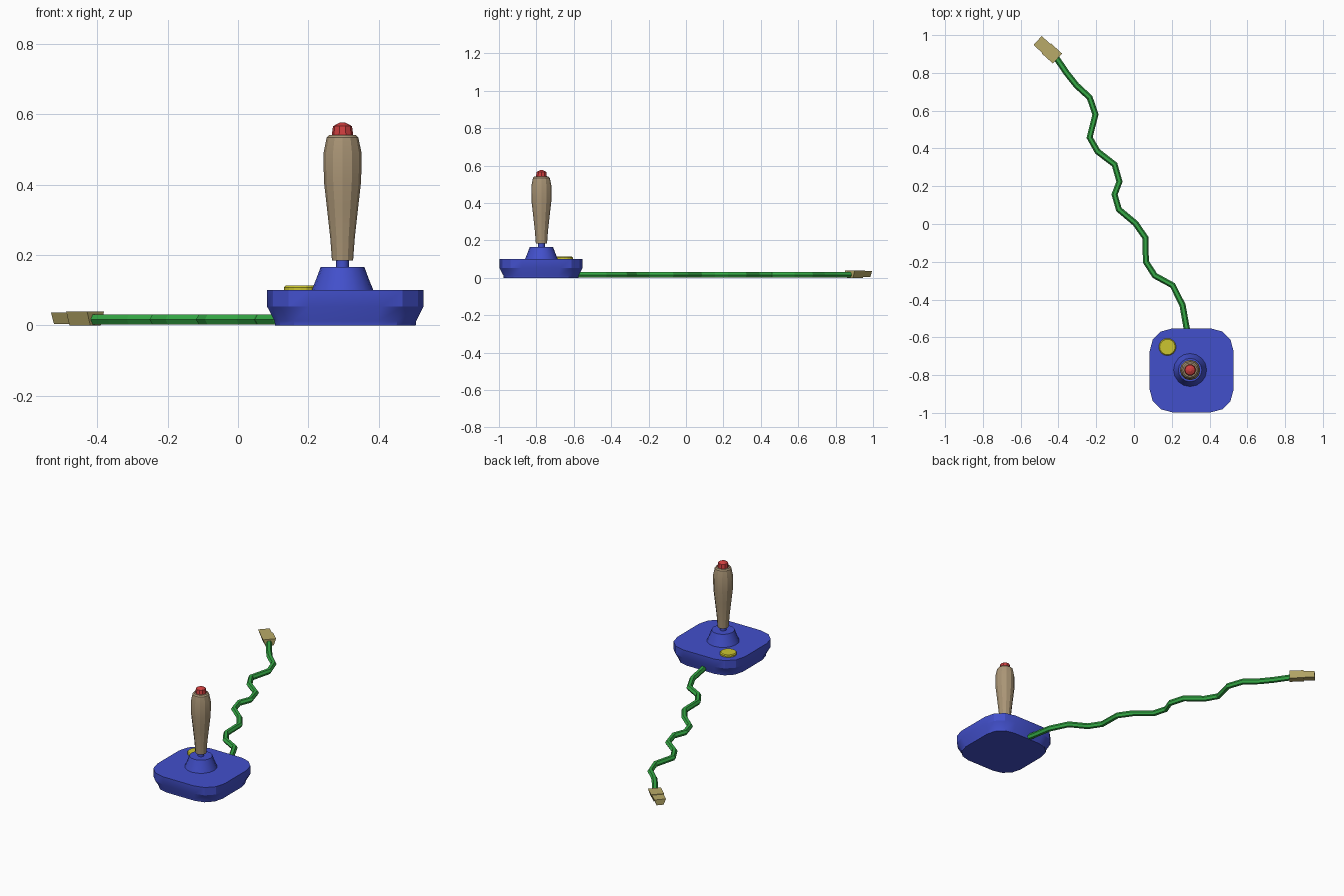
import bpy
import bmesh
from math import sin, cos, pi, radians
from mathutils import Vector

cube = bpy.data.objects.get("Cube")
if cube:
    bpy.data.objects.remove(cube, do_unlink=True)


def material(name, rgb):
    mat = bpy.data.materials.new(name)
    mat.use_nodes = True
    mat.diffuse_color = (*rgb, 1)
    mat.node_tree.nodes["Principled BSDF"].inputs["Base Color"].default_value = (*rgb, 1)
    return mat


blue = material("blue plastic", (0.055, 0.08, 0.6))
tan = material("tan grip", (0.4, 0.3, 0.18))
red = material("red button", (0.62, 0.05, 0.05))
yellow = material("yellow button", (0.6, 0.56, 0.03))
green = material("green cable", (0.035, 0.4, 0.06))
straw = material("straw plug", (0.48, 0.4, 0.14))


def loft(name, rings, mat, smooth_angle=None):
    """Skin matching closed rings of points and cap both ends."""
    bm = bmesh.new()
    loops = [[bm.verts.new(p) for p in ring] for ring in rings]
    count = len(loops[0])
    for low, high in zip(loops, loops[1:]):
        for i in range(count):
            j = (i + 1) % count
            bm.faces.new((low[i], low[j], high[j], high[i]))
    bm.faces.new(loops[0][::-1])
    bm.faces.new(loops[-1])
    bmesh.ops.recalc_face_normals(bm, faces=bm.faces)
    mesh = bpy.data.meshes.new(name)
    bm.to_mesh(mesh)
    bm.free()
    mesh.materials.append(mat)
    obj = bpy.data.objects.new(name, mesh)
    bpy.context.collection.objects.link(obj)
    if smooth_angle:
        bpy.ops.object.select_all(action='DESELECT')
        obj.select_set(True)
        bpy.context.view_layer.objects.active = obj
        bpy.ops.object.shade_smooth_by_angle(angle=radians(smooth_angle))
    return obj


def lathe(name, centre, profile, sides, mat, smooth_angle=None):
    rings = [[(centre[0] + r * cos(2 * pi * i / sides),
               centre[1] + r * sin(2 * pi * i / sides), z) for i in range(sides)]
             for r, z in profile]
    return loft(name, rings, mat, smooth_angle)


def rounded_square(centre, half, radius, z, steps=3):
    points = []
    for k, (sx, sy) in enumerate(((1, 1), (-1, 1), (-1, -1), (1, -1))):
        for i in range(steps + 1):
            a = pi / 2 * (k + i / steps)
            points.append((centre[0] + sx * (half - radius) + radius * cos(a),
                           centre[1] + sy * (half - radius) + radius * sin(a), z))
    return points


# Base with an inset foot
base_centre = (0.305, -0.775)
loft("base", [rounded_square(base_centre, h, h * 0.54, z) for h, z in
              ((0.2, 0), (0.201, 0.012), (0.222, 0.053), (0.222, 0.1))], blue, 29)

# Stick: collar, shaft, grip and fire button
stick = (0.297, -0.773)
lathe("collar", stick, [(0.088, 0.099), (0.075, 0.131), (0.062, 0.166)], 16, blue, 29)
lathe("shaft", stick, [(0.018, 0.16), (0.018, 0.19)], 12, blue, 31)
lathe("grip", stick, [(0.03, 0.184), (0.035, 0.25), (0.045, 0.34), (0.053, 0.41), (0.054, 0.49),
                      (0.045, 0.534), (0.038, 0.541)], 12, tan, 29)
lathe("fire_button", stick, [(0.031, 0.538), (0.027, 0.566), (0.008, 0.576)], 10, red)

# Round button on the base
lathe("base_button", (0.177, -0.651), [(0.046, 0.099), (0.046, 0.108), (0.041, 0.113)], 16, yellow)

# Wavy cable
path = [(0.29, -0.6), (0.278, -0.548), (0.257, -0.43), (0.205, -0.325), (0.11, -0.273),
        (0.063, -0.2), (0.06, -0.072), (0.008, 0.003), (-0.08, 0.077), (-0.103, 0.156),
        (-0.077, 0.225), (-0.103, 0.315), (-0.193, 0.384), (-0.235, 0.458), (-0.204, 0.58),
        (-0.235, 0.67), (-0.304, 0.733), (-0.357, 0.8), (-0.415, 0.885)]
curve = bpy.data.curves.new("cable", 'CURVE')
curve.dimensions = '3D'
curve.bevel_depth = 0.0165
curve.bevel_resolution = 1
curve.use_fill_caps = True
spline = curve.splines.new('POLY')
spline.points.add(len(path) - 1)
for point, (x, y) in zip(spline.points, path):
    point.co = (x, y, 0.0165, 1)
spline.use_smooth = False
curve.materials.append(green)
bpy.context.collection.objects.link(bpy.data.objects.new("cable", curve))

# Plug: two trapezoid blocks, wide side up
plug_start = Vector((-0.405, 0.876, 0))
along = Vector((-0.74, 0.67, 0)).normalized()
across = Vector((-along.y, along.x, 0))


def plug_block(name, start, end, top, bottom, z0, z1):
    section = ((-bottom, z0), (bottom, z0), (top, z1), (-top, z1))
    loft(name, [[plug_start + along * d + across * w + Vector((0, 0, z)) for w, z in section]
                for d in (start, end)], straw)


plug_block("plug_body", 0, 0.08, 0.036, 0.022, 0, 0.04)
plug_block("plug_tip", 0.075, 0.142, 0.032, 0.019, 0.004, 0.037)
